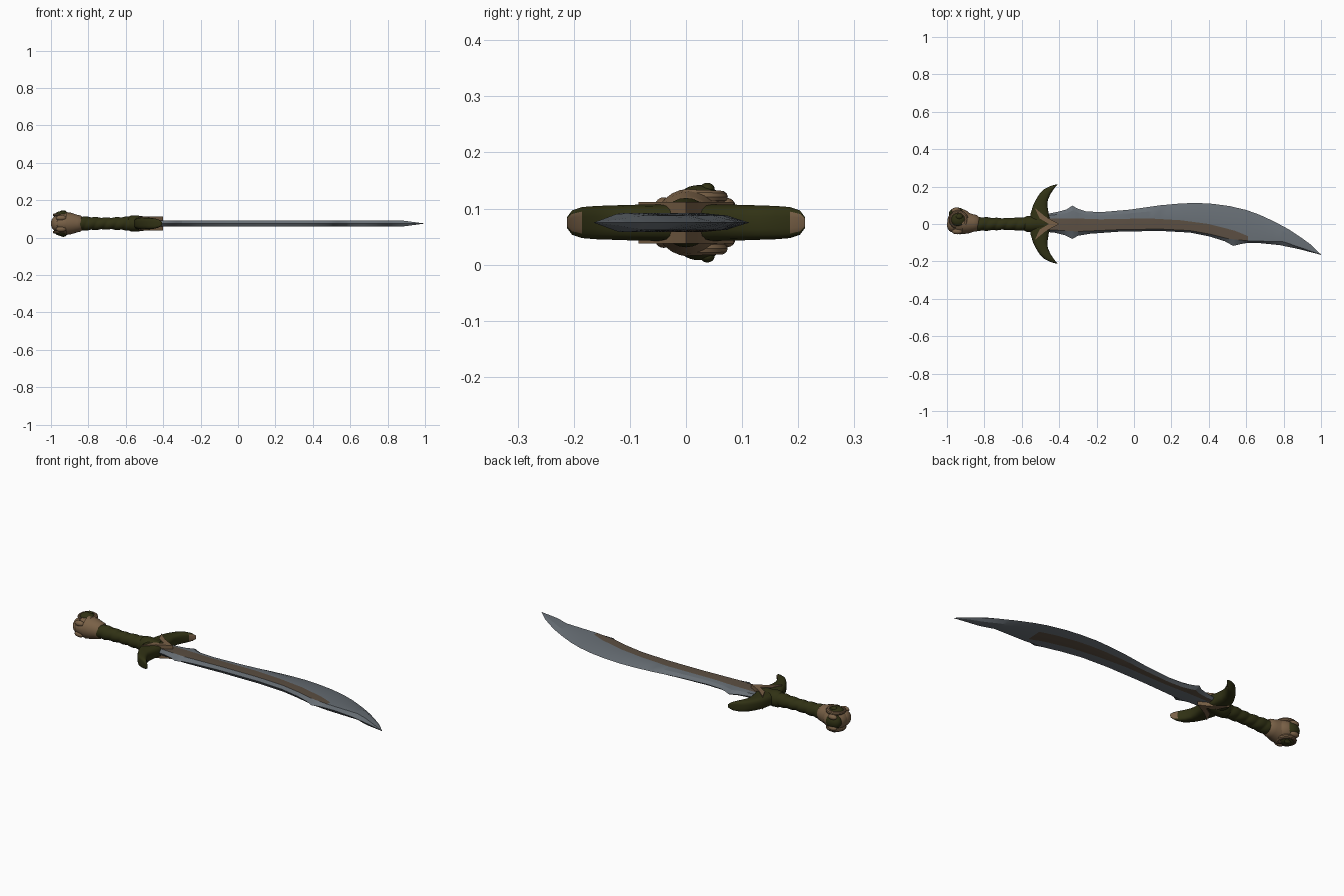
import bpy, bmesh, math
from mathutils import Vector

if "Cube" in bpy.data.objects:
    bpy.data.objects.remove(bpy.data.objects["Cube"])

ZC = 0.075  # mid height of the whole sword


def material(name, rgb):
    m = bpy.data.materials.new(name)
    m.diffuse_color = (*rgb, 1)
    m.use_nodes = True
    m.node_tree.nodes["Principled BSDF"].inputs["Base Color"].default_value = m.diffuse_color
    return m


STEEL = material("blue grey steel", (0.135, 0.155, 0.175))
BRONZE = material("dull bronze inlay", (0.105, 0.077, 0.054))
TAN = material("tan brown", (0.19, 0.118, 0.062))
OLIVE = material("dark olive", (0.030, 0.031, 0.007))


def finish(name, bm, mats, angle=35):
    bmesh.ops.recalc_face_normals(bm, faces=bm.faces)
    me = bpy.data.meshes.new(name)
    bm.to_mesh(me)
    bm.free()
    for m in mats:
        me.materials.append(m)
    ob = bpy.data.objects.new(name, me)
    bpy.context.collection.objects.link(ob)
    bpy.ops.object.select_all(action='DESELECT')
    ob.select_set(True)
    bpy.context.view_layer.objects.active = ob
    bpy.ops.object.shade_smooth_by_angle(angle=math.radians(angle))
    return ob


def loft(name, rings, mats, rule=None, angle=35):
    """Skin closed rings; rule(station, side) gives the material index."""
    bm = bmesh.new()
    vs = [[bm.verts.new(p) for p in r] for r in rings]
    n = len(rings[0])
    for i in range(len(vs) - 1):
        for j in range(n):
            k = (j + 1) % n
            f = bm.faces.new((vs[i][j], vs[i][k], vs[i + 1][k], vs[i + 1][j]))
            f.material_index = rule(i, j) if rule else 0
    bm.faces.new(vs[0])
    bm.faces.new(vs[-1])
    return finish(name, bm, mats, angle)


def ball(name, loc, size, mat):
    bm = bmesh.new()
    bmesh.ops.create_uvsphere(bm, u_segments=20, v_segments=12, radius=1)
    for v in bm.verts:
        v.co = Vector(loc) + Vector(a * b for a, b in zip(v.co, size))
    return finish(name, bm, [mat], 60)


def lerp(pts, x):
    for (x0, y0), (x1, y1) in zip(pts, pts[1:]):
        if x <= x1:
            return y0 + (y1 - y0) * max(0, x - x0) / (x1 - x0)
    return pts[-1][1]


# Blade: back edge, cutting edge and inlay borders
top = [(-.46, .055), (-.40, .067), (-.36, .078), (-.33, .098), (-.30, .082), (-.26, .068), (-.18, .063),
       (-.02, .077), (.14, .100), (.24, .109), (.33, .113), (.42, .108), (.51, .096), (.60, .075), (.67, .050),
       (.75, .013), (.83, -.030), (.89, -.070), (.94, -.106), (1, -.163)]
bottom = [(-.46, -.043), (-.42, -.047), (-.37, -.060), (-.33, -.080), (-.30, -.063), (-.235, -.052), (-.08, -.041),
          (.14, -.037), (.30, -.046), (.405, -.067), (.485, -.092), (.53, -.117), (.59, -.103), (.67, -.102),
          (.78, -.113), (.885, -.135), (1, -.165)]
inlay_hi = [(-.46, .03), (-.32, .030), (-.18, .025), (.08, .030), (.25, .020), (.40, .0), (.54, -.036),
            (.61, -.065), (.8, -.08), (1, -.1638)]
inlay_lo = [(-.46, -.03), (-.30, -.040), (-.08, -.030), (.14, -.027), (.30, -.035), (.405, -.054),
            (.51, -.080), (.61, -.090), (.8, -.095), (1, -.1642)]
xs = sorted({p[0] for p in top + bottom + inlay_hi} | {-.46 + i * .04 for i in range(36)})
rings = []
for x in xs:
    t, b, h, l = (lerp(p, x) for p in (top, bottom, inlay_hi, inlay_lo))
    h, l = min(h, t - .0005), max(l, b + .0005)
    z = .017 * min(1, (1.001 - x) / .13)
    half = [(l, z), (h, z), (h + (t - h) * .6, z * .75)]
    rings.append([(x, b, ZC)] + [(x, y, ZC + d) for y, d in half] + [(x, t, ZC)]
                 + [(x, y, ZC - d) for y, d in reversed(half)])
loft("blade", rings, [STEEL, BRONZE],
     lambda i, j: 1 if j in (1, 5) and xs[i + 1] < .615 else 0, 20)

# Grip with spiral wrapping
rings = []
for i in range(81):
    x = -.86 + .32 * i / 80
    ring = []
    for j in range(24):
        a = math.tau * j / 24
        r = .032 + .004 * abs(math.sin(x * 58 + a)) + .003 * math.cos((x + .70) * 20) * -1
        ring.append((x, r * math.cos(a), ZC + r * math.sin(a)))
    rings.append(ring)
loft("grip", rings, [OLIVE], None, 50)


# Turned collar and pommel neck
def turned(name, prof, mat, y=0):
    loft(name, [[(x, y + r * math.cos(math.tau * j / 24), ZC + r * math.sin(math.tau * j / 24))
                 for j in range(24)] for x, r in prof], [mat])


turned("collar", [(-.585, .034), (-.575, .042), (-.545, .044), (-.52, .040), (-.48, .036)], OLIVE)
turned("pommel_neck", [(-.92, .060), (-.885, .055), (-.86, .047), (-.84, .043), (-.83, .033)], TAN, .005)

# Crescent guard: y, outer x, inner x, half thickness
arm = [(0, -.555, -.44, .034), (.05, -.555, -.455, .033), (.10, -.540, -.463, .032), (.13, -.525, -.460, .031),
       (.160, -.506, -.446, .030), (.185, -.483, -.430, .028), (.203, -.448, -.416, .022), (.212, -.414, -.406, .010)]
stations = [(-y, a, b, h) for y, a, b, h in reversed(arm[1:])] + arm
rings = []
for y, a, b, h in stations:
    c, w = (a + b) / 2, (b - a) / 2
    ring = []
    for j in range(16):
        t = math.tau * (j + .5) / 16
        co, si = math.cos(t), math.sin(t)
        ring.append((c + w * math.copysign(abs(co) ** .6, co), y, ZC + h * math.copysign(abs(si) ** .6, si)))
    rings.append(ring)
loft("guard", rings, [OLIVE, TAN],
     lambda i, j: 1 if (i < 2 or i > len(stations) - 4) and j in (0, 14, 15) else 0, 45)

# Pointed chevron where the blade enters the guard
bm = bmesh.new()
outline = [(-.53, .085), (-.475, .040), (-.40, 0), (-.475, -.040), (-.53, -.085), (-.505, -.03), (-.455, 0), (-.505, .03)]
f = bm.faces.new([bm.verts.new((x, y, ZC - .037)) for x, y in outline])
ext = bmesh.ops.extrude_face_region(bm, geom=[f])
bmesh.ops.translate(bm, vec=(0, 0, .074), verts=[v for v in ext["geom"] if isinstance(v, bmesh.types.BMVert)])
finish("guard_chevron", bm, [TAN])

# Beast head pommel, mirrored about the blade plane
ball("pommel_head", (-.93, .015, ZC), (.068, .066, .056), TAN)
ball("pommel_crown", (-.945, .055, ZC), (.045, .033, .040), OLIVE)
ball("pommel_muzzle", (-.968, -.005, ZC), (.032, .040, .042), TAN)
ball("pommel_chin", (-.93, -.035, ZC), (.045, .020, .032), TAN)
for s in (-1, 1):
    ball("ear_disc", (-.940, .024, ZC + s * .045), (.040, .036, .022), OLIVE)
    ball("ear_knob", (-.935, .038, ZC + s * .060), (.018, .013, .011), OLIVE)
    ball("brow", (-.950, .072, ZC + s * .030), (.026, .016, .014), TAN)
    ball("cheek", (-.945, -.040, ZC + s * .030), (.028, .015, .015), TAN)
    bm = bmesh.new()
    bm.free()
    # curled horn around the ear
    rings = []
    for i in range(25):
        a = -.6 + 5.0 * i / 24
        r = .014 - .008 * i / 24
        d = Vector((math.cos(a), math.sin(a), 0))
        c = Vector((-.940, .022, ZC + s * .046)) + d * .042
        rings.append([c + d * r * math.cos(math.tau * j / 10) + Vector((0, 0, 1)) * r * math.sin(math.tau * j / 10)
                      for j in range(10)])
    loft("curled_horn", rings, [TAN])
